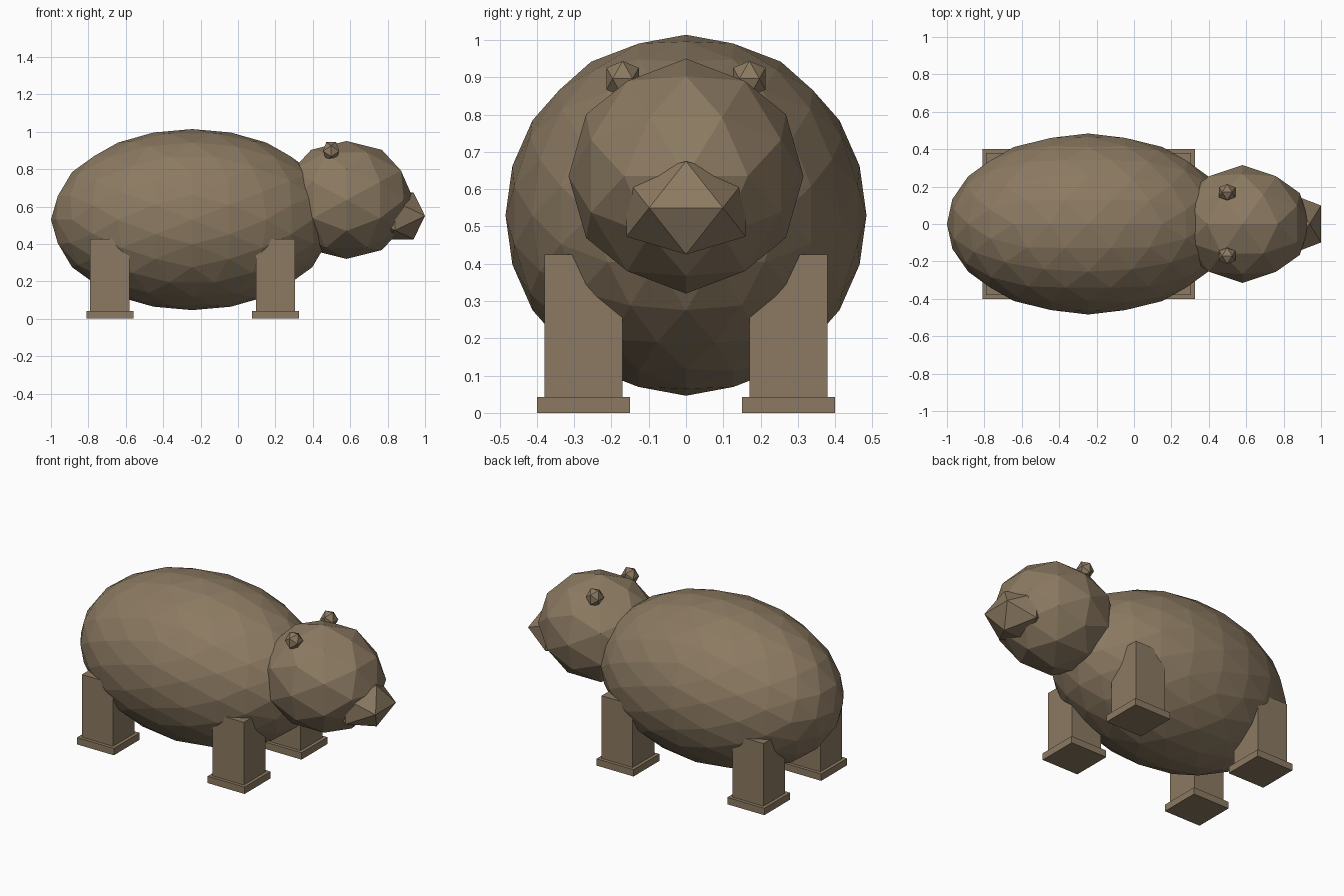
import bpy, bmesh
from mathutils import Vector

if "Cube" in bpy.data.objects:
    bpy.data.objects.remove(bpy.data.objects["Cube"])

brown = bpy.data.materials.new("brown_fur")
brown.diffuse_color = (0.262, 0.195, 0.122, 1.0)
brown.use_nodes = True
brown.node_tree.nodes["Principled BSDF"].inputs["Base Color"].default_value = brown.diffuse_color


def finish(bm, name, center):
    """Turn a bmesh into a flat-shaded object."""
    bmesh.ops.recalc_face_normals(bm, faces=bm.faces[:])
    mesh = bpy.data.meshes.new(name)
    bm.to_mesh(mesh)
    bm.free()
    mesh.materials.append(brown)
    obj = bpy.data.objects.new(name, mesh)
    obj.location = center
    bpy.context.collection.objects.link(obj)
    return obj


def ico_ball(name, center, radii, levels=0):
    """Icosahedron with edges centred on the axes, refined and stretched."""
    bm = bmesh.new()
    g = (1 + 5 ** 0.5) / 2
    for a in (-1, 1):
        for b in (-g, g):
            for co in ((0, b, a), (a, 0, b), (b, a, 0)):
                bm.verts.new(Vector(co).normalized())
    bmesh.ops.convex_hull(bm, input=bm.verts[:])
    for _ in range(levels):
        bmesh.ops.subdivide_edges(bm, edges=bm.edges[:], cuts=1, use_grid_fill=True)
        for v in bm.verts:
            v.co.normalize()
    bmesh.ops.scale(bm, vec=radii, verts=bm.verts[:])
    return finish(bm, name, center)


def box(name, center, size):
    bm = bmesh.new()
    bmesh.ops.create_cube(bm, size=1)
    bmesh.ops.scale(bm, vec=size, verts=bm.verts[:])
    return finish(bm, name, center)


# Body, head and snout
ico_ball("body", (-0.245, 0, 0.53), (0.755, 0.484, 0.484), 2)
ico_ball("head", (0.58, 0, 0.635), (0.36, 0.315, 0.315), 1)
ico_ball("snout", (0.84, 0, 0.55), (0.188, 0.188, 0.147))

# Ears, legs and feet on both sides
for side, y in (("right", -1), ("left", 1)):
    ico_ball(f"ear_{side}", (0.498, y * 0.17, 0.896), (0.051, 0.051, 0.056))
    for end, x in (("front", 0.2), ("back", -0.685)):
        box(f"{end}_leg_{side}", (x, y * 0.275, 0.2325), (0.21, 0.21, 0.385))
        box(f"{end}_foot_{side}", (x, y * 0.275, 0.021), (0.25, 0.25, 0.042))
